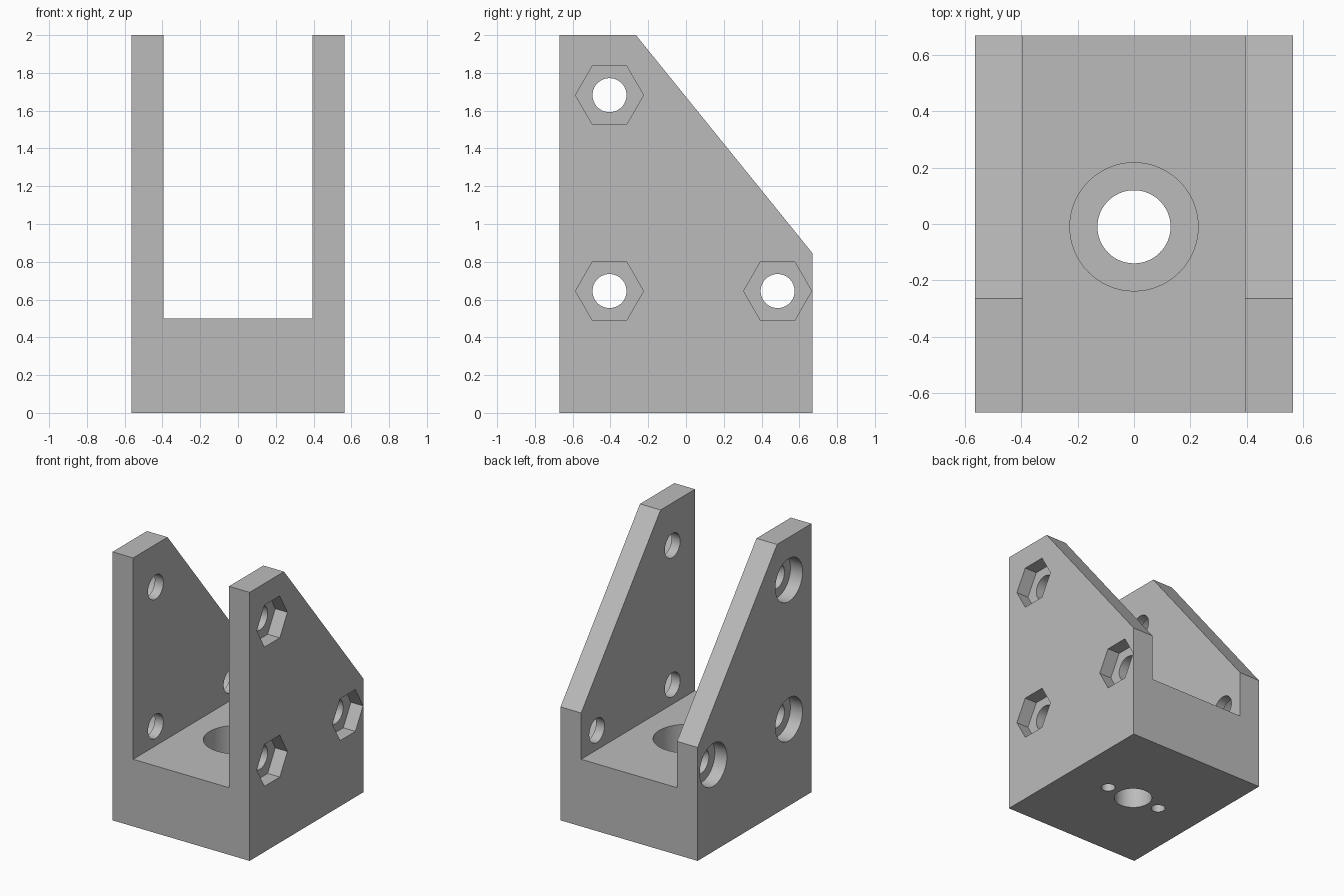
import bpy, bmesh, math
from mathutils import Matrix

old = bpy.data.objects.get("Cube")
if old:
    bpy.data.objects.remove(old, do_unlink=True)

HALF_W, HALF_D, INNER, FLOOR = 0.565, 0.67, 0.395, 0.5
BORE_Y = -0.01
BOLTS = [(-0.405, 1.682), (-0.405, 0.645), (0.485, 0.645)]

grey = bpy.data.materials.new("plain grey")
grey.use_nodes = True
colour = (0.5, 0.5, 0.5, 1)
grey.diffuse_color = colour
grey.node_tree.nodes["Principled BSDF"].inputs["Base Color"].default_value = colour


def add_object(name, bm):
    bmesh.ops.recalc_face_normals(bm, faces=bm.faces)
    mesh = bpy.data.meshes.new(name)
    bm.to_mesh(mesh)
    bm.free()
    mesh.materials.append(grey)
    obj = bpy.data.objects.new(name, mesh)
    bpy.context.collection.objects.link(obj)
    return obj


def prism(bm, radius, start, end, axis, sides=64):
    """Solid prism between two points along the x or z axis."""
    centre = [(a + b) / 2 for a, b in zip(start, end)]
    turn = Matrix.Rotation(math.pi / 2, 4, "Y") if axis == "x" else Matrix()
    bmesh.ops.create_cone(bm, cap_ends=True, segments=sides, radius1=radius,
                          radius2=radius, depth=math.dist(start, end),
                          matrix=Matrix.Translation(centre) @ turn)


def cut(target, name, build):
    bm = bmesh.new()
    build(bm)
    cutter = add_object(name, bm)
    cutter.hide_render = True
    cutter.hide_viewport = True
    mod = target.modifiers.new(name, "BOOLEAN")
    mod.operation = "DIFFERENCE"
    mod.solver = "EXACT"
    mod.object = cutter
    return cutter


# Bracket body: side profile extruded across the width
bm = bmesh.new()
profile = [(-HALF_D, 0), (HALF_D, 0), (HALF_D, 0.845), (-0.265, 2), (-HALF_D, 2)]
side = bm.faces.new([bm.verts.new((-HALF_W, y, z)) for y, z in profile])
ext = bmesh.ops.extrude_face_region(bm, geom=[side])
bmesh.ops.translate(bm, vec=(2 * HALF_W, 0, 0),
                    verts=[v for v in ext["geom"] if isinstance(v, bmesh.types.BMVert)])
bracket = add_object("bracket", bm)


# Channel between the two side plates
def channel(bm):
    bmesh.ops.create_cube(bm, size=1, matrix=Matrix.Translation((0, 0, FLOOR + 1))
                          @ Matrix.Diagonal((2 * INNER, 2, 2, 1)))


# Bolt holes through both plates
def bolt_holes(bm):
    for y, z in BOLTS:
        prism(bm, 0.09, (-1, y, z), (1, y, z), "x")


# Round bolt head recesses on one plate, hexagonal nut recesses on the other
def head_recesses(bm):
    for y, z in BOLTS:
        prism(bm, 0.16, (-1, y, z), (0.1 - HALF_W, y, z), "x")


def nut_recesses(bm):
    for y, z in BOLTS:
        prism(bm, 0.18, (HALF_W - 0.1, y, z), (1, y, z), "x", 6)


# Stepped bore through the base, with two blind pin holes underneath
def bore(bm):
    prism(bm, 0.13, (0, BORE_Y, -1), (0, BORE_Y, 1), "z")


def bore_step(bm):
    prism(bm, 0.228, (0, BORE_Y, 0.2), (0, BORE_Y, 1), "z")


def pin_holes(bm):
    for x in (-0.225, 0.225):
        prism(bm, 0.048, (x, BORE_Y, -1), (x, BORE_Y, 0.12), "z", 32)


cutters = [cut(bracket, name, build) for name, build in (
    ("channel_cutter", channel), ("bolt_hole_cutter", bolt_holes),
    ("head_recess_cutter", head_recesses), ("nut_recess_cutter", nut_recesses),
    ("bore_cutter", bore), ("bore_step_cutter", bore_step),
    ("pin_hole_cutter", pin_holes))]

# Bake the cuts, drop the cutters and smooth the round walls
depsgraph = bpy.context.evaluated_depsgraph_get()
baked = bpy.data.meshes.new_from_object(bracket.evaluated_get(depsgraph))
bracket.modifiers.clear()
bracket.data = baked
for cutter in cutters:
    bpy.data.objects.remove(cutter, do_unlink=True)
bpy.ops.object.select_all(action="DESELECT")
bracket.select_set(True)
bpy.context.view_layer.objects.active = bracket
bpy.ops.object.shade_smooth_by_angle(angle=math.radians(30))
